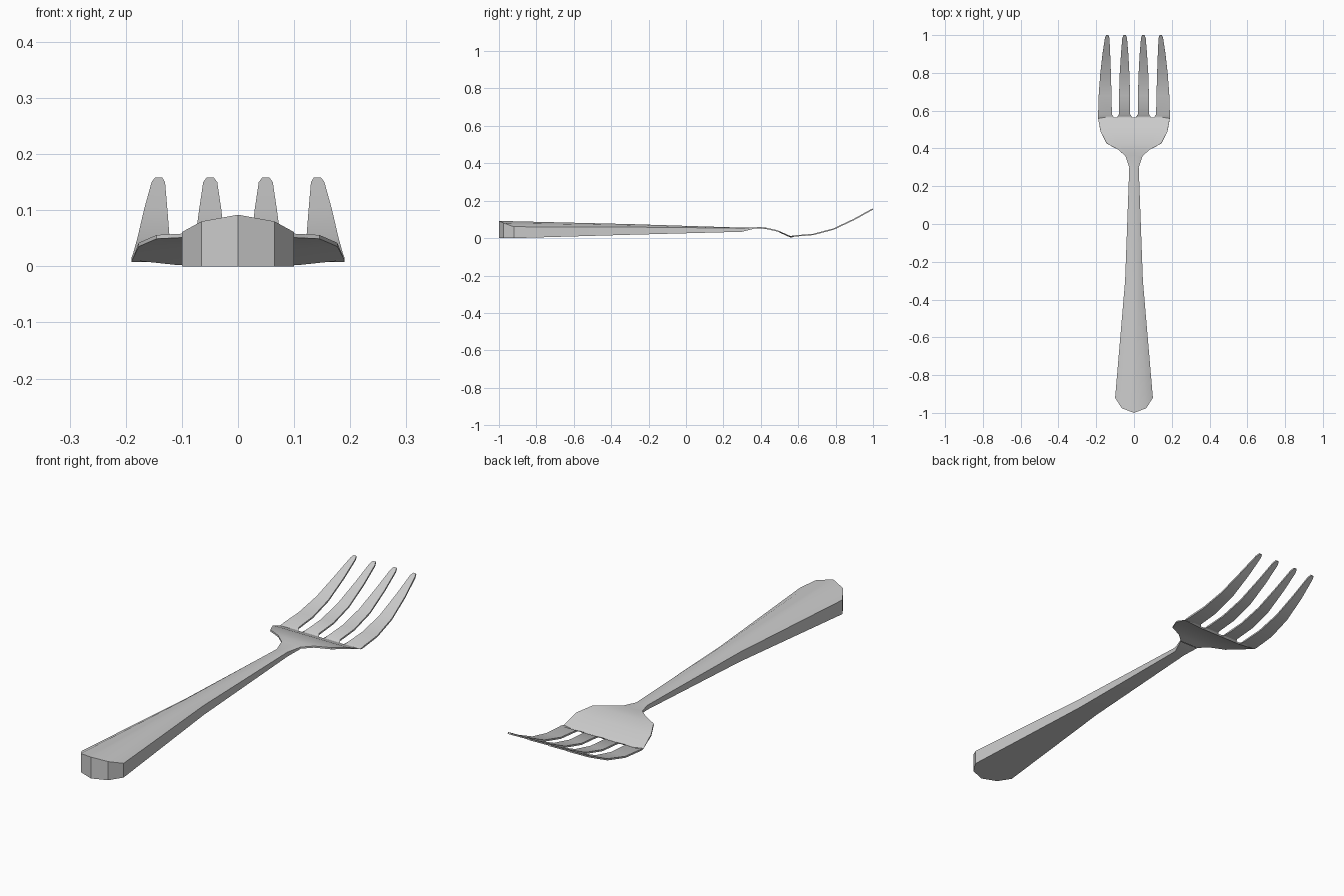
import bpy
import bmesh
import math

cube = bpy.data.objects.get("Cube")
if cube:
    bpy.data.objects.remove(cube, do_unlink=True)

steel = bpy.data.materials.new("brushed_steel")
steel.use_nodes = True
GREY = (0.6, 0.6, 0.6, 1)
steel.diffuse_color = GREY
steel.node_tree.nodes["Principled BSDF"].inputs["Base Color"].default_value = GREY


def finish(name, bm, thickness=0):
    """Mirror a right-hand half, give it thickness and smooth shading."""
    bmesh.ops.remove_doubles(bm, verts=bm.verts, dist=0.0001)
    mesh = bpy.data.meshes.new(name)
    bm.to_mesh(mesh)
    bm.free()
    obj = bpy.data.objects.new(name, mesh)
    bpy.context.collection.objects.link(obj)
    mesh.materials.append(steel)
    mirror = obj.modifiers.new("mirror", 'MIRROR')
    mirror.merge_threshold = 0.0005
    if thickness:
        solid = obj.modifiers.new("thickness", 'SOLIDIFY')
        solid.thickness = thickness
        solid.offset = -1
    bpy.ops.object.select_all(action='DESELECT')
    obj.select_set(True)
    bpy.context.view_layer.objects.active = obj
    for mod in list(obj.modifiers):
        bpy.ops.object.modifier_apply(modifier=mod.name)
    bpy.ops.object.shade_smooth_by_angle(angle=math.radians(30))
    return obj


def skin(bm, rows):
    """Bridge successive rows of points with quads."""
    rows = [[bm.verts.new(p) for p in row] for row in rows]
    for a, b in zip(rows, rows[1:]):
        for i in range(len(a) - 1):
            bm.faces.new((a[i], a[i + 1], b[i + 1], b[i]))
    return rows


# Handle: half sections from the ridge, over the edge, to the flat underside
def section(y, width, ridge, edge, base, rounding=(0, 0, 0)):
    shoulder = ridge + (edge - ridge) * 0.38
    top = [(0, ridge), (width * 0.65, shoulder), (width, edge)]
    upper = [(x, y + r, z) for (x, z), r in zip(top, rounding)]
    lower = [(x, y, base) for x, y, z in reversed(upper)]
    return upper + lower


bm = bmesh.new()
rows = skin(bm, [
    section(-1, 0.1, 0.092, 0.061, 0, (0, 0.025, 0.08)),
    section(-0.3, 0.047, 0.075, 0.059, 0.018),
    section(0.3, 0.025, 0.056, 0.053, 0.034),
    section(0.36, 0.045, 0.057, 0.057, 0.049),
])
end = rows[0]
for i in range(2):
    bm.faces.new((end[i], end[5 - i], end[4 - i], end[i + 1]))
bmesh.ops.recalc_face_normals(bm, faces=bm.faces)
finish("handle", bm)

# Head: curved palm, then an inner and an outer tine on each side
bm = bmesh.new()
ROOT = (0, 0.01, 0.09, 0.107, 0.19)
palm = [(0.36, 0.045, 0.057), (0.395, 0.085, 0.059), (0.427, 0.145, 0.056),
        (0.49, 0.177, 0.042), (0.565, 0.19, 0.008)]
skin(bm, [[(x * w / 0.19, y, z) for x in ROOT] for y, w, z in palm])

# Tine stations: y, z, inner tine sides, outer tine sides
tines = [
    (0.565, 0.008, (0.01, 0.09), (0.107, 0.19)),
    (0.58, 0.008, (0.02, 0.08), (0.117, 0.19)),
    (0.68, 0.016, (0.021, 0.079), (0.119, 0.187)),
    (0.79, 0.045, (0.024, 0.076), (0.122, 0.179)),
    (0.9, 0.097, (0.03, 0.069), (0.126, 0.167)),
    (0.985, 0.144, (0.037, 0.062), (0.13, 0.154)),
    (1.0, 0.152, (0.043, 0.056), (0.135, 0.148)),
]
for side in (2, 3):
    skin(bm, [[(x, s[0], s[1]) for x in s[side]] for s in tines])
bmesh.ops.recalc_face_normals(bm, faces=bm.faces)
if sum(f.normal.z for f in bm.faces) < 0:
    bmesh.ops.reverse_faces(bm, faces=bm.faces)
finish("head_and_tines", bm, 0.007)
